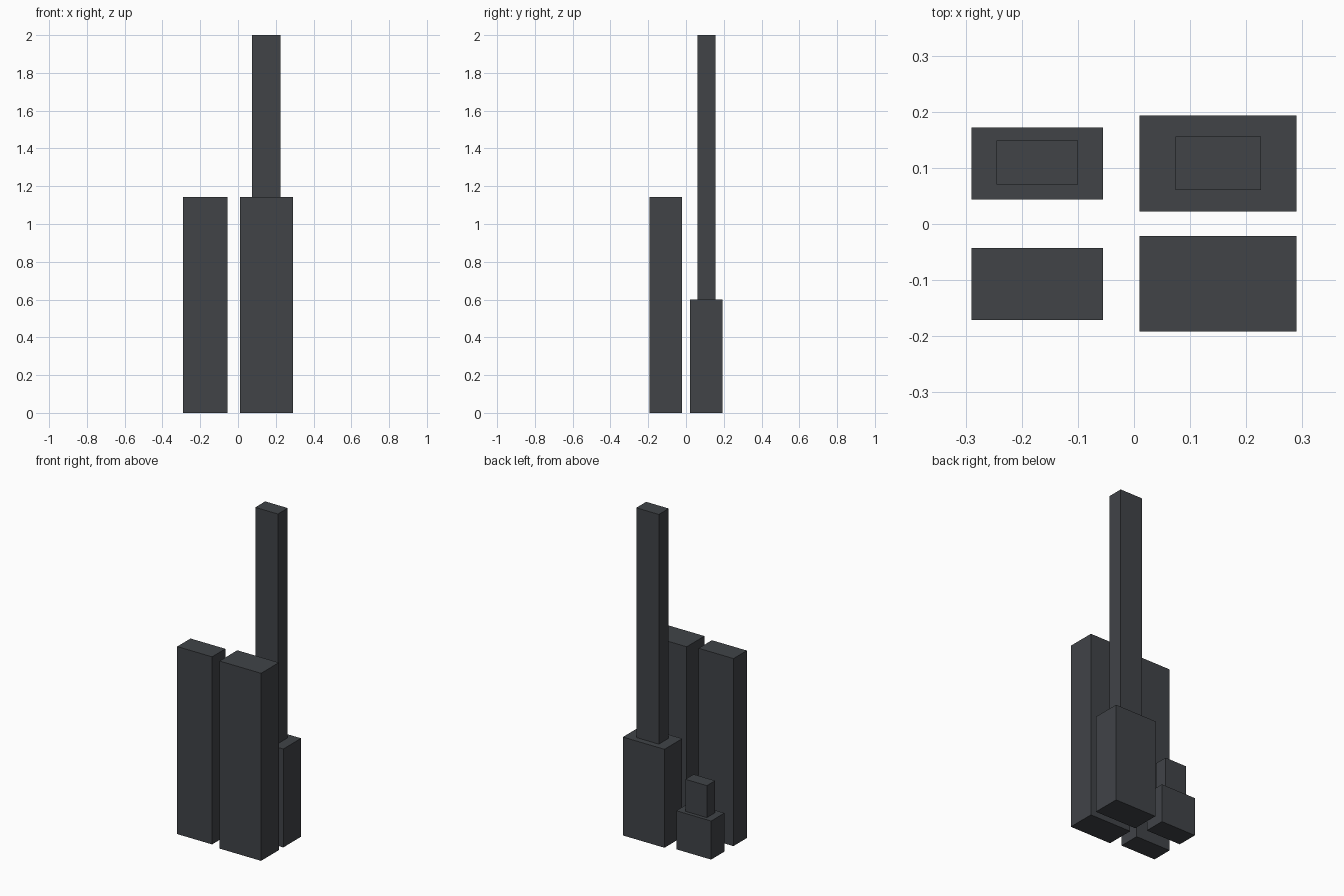
import bpy
import bmesh
from mathutils import Matrix, Vector

cube = bpy.data.objects.get("Cube")
if cube:
    bpy.data.objects.remove(cube, do_unlink=True)

# One dark slate colour for every block
slate = bpy.data.materials.new("dark_slate")
slate.use_nodes = True
colour = (0.052, 0.057, 0.064, 1.0)
slate.diffuse_color = colour
slate.node_tree.nodes["Principled BSDF"].inputs["Base Color"].default_value = colour


def block(name, x, y, z):
    """Flat-sided box spanning the given (low, high) ranges."""
    low, high = (Vector(corner) for corner in zip(x, y, z))
    bm = bmesh.new()
    bmesh.ops.create_cube(bm, size=1, matrix=Matrix.Translation((low + high) / 2)
                          @ Matrix.Diagonal((*(high - low), 1)))
    mesh = bpy.data.meshes.new(name)
    bm.to_mesh(mesh)
    bm.free()
    mesh.materials.append(slate)
    obj = bpy.data.objects.new(name, mesh)
    bpy.context.collection.objects.link(obj)
    return obj


WIDE_X = (0.01, 0.29)
NARROW_X = (-0.29, -0.055)

# Two tall plain blocks along the front
block("front_wide_tower", WIDE_X, (-0.192, -0.021), (0, 1.143))
block("front_narrow_tower", NARROW_X, (-0.171, -0.043), (0, 1.143))

# Tall stepped tower at the back
block("back_wide_base", WIDE_X, (0.022, 0.193), (0, 0.6))
block("back_tall_spire", (0.074, 0.226), (0.061, 0.156), (0.6, 2))

# Low stepped tower at the back
block("back_narrow_base", NARROW_X, (0.044, 0.172), (0, 0.235))
block("back_short_spire", (-0.245, -0.1), (0.07, 0.149), (0.235, 0.43))
